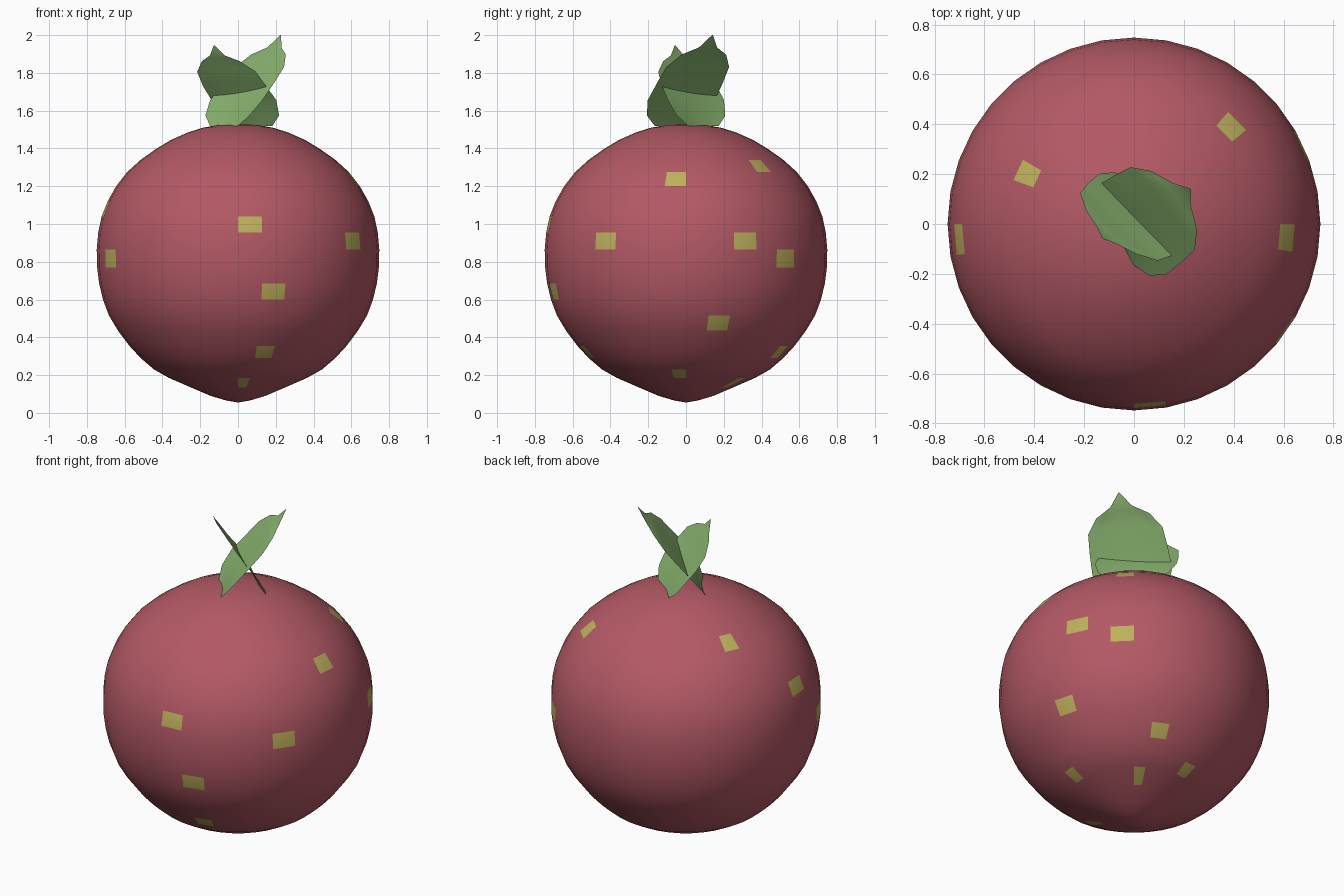
import bpy, bmesh
from math import sin, cos, radians

if "Cube" in bpy.data.objects:
    bpy.data.objects.remove(bpy.data.objects["Cube"])


def material(name, rgb):
    m = bpy.data.materials.new(name)
    m.diffuse_color = (*rgb, 1)
    m.use_nodes = True
    m.node_tree.nodes["Principled BSDF"].inputs["Base Color"].default_value = m.diffuse_color
    return m


def make_object(name, bm, mats):
    me = bpy.data.meshes.new(name)
    bm.to_mesh(me)
    bm.free()
    ob = bpy.data.objects.new(name, me)
    bpy.context.collection.objects.link(ob)
    for m in mats:
        me.materials.append(m)
    for p in me.polygons:
        p.use_smooth = True
    return ob


skin = material("skin", (0.45, 0.10, 0.13))
spot = material("spot", (0.52, 0.44, 0.11))
green = material("leaf_green", (0.25, 0.45, 0.16))

# Fruit body: lathed profile (radius, height)
profile = [(.06, .065), (.145, .09), (.25, .135), (.365, .185), (.445, .23),
           (.515, .29), (.575, .355), (.635, .435), (.683, .515), (.715, .6),
           (.735, .685), (.746, .77), (.748, .865), (.74, .955), (.722, 1.04),
           (.69, 1.12), (.645, 1.2), (.587, 1.275), (.515, 1.34), (.43, 1.4),
           (.355, 1.445), (.265, 1.485), (.185, 1.51), (.1, 1.525)]
N = 36

# Seed spots: (profile row, 10 degree column counted from the front)
spots = {(13, 0), (9, 1), (5, 1), (2, 0), (11, -7 % N), (12, 5), (16, 8),
         (12, 11), (11, 13), (7, 10), (3, 8), (17, 13), (5, 15), (2, 14),
         (18, -12 % N), (14, -9 % N), (3, 18)}

bm = bmesh.new()
rings = [[bm.verts.new((r * sin(radians(10 * k)), -r * cos(radians(10 * k)), z))
          for k in range(N)] for r, z in profile]
bottom = bm.verts.new((0, 0, .055))
top = bm.verts.new((0, 0, 1.528))
for k in range(N):
    n = (k + 1) % N
    for i in range(len(rings) - 1):
        f = bm.faces.new((rings[i][k], rings[i][n], rings[i + 1][n], rings[i + 1][k]))
        f.material_index = int((i, k) in spots)
    bm.faces.new((bottom, rings[0][n], rings[0][k]))
    bm.faces.new((top, rings[-1][k], rings[-1][n]))
make_object("fruit_body", bm, [skin, spot])


# Leaves: rows of (lean, height, half width), swept across and slightly cupped
def leaf(name, rows, shift, twist, cup):
    a = radians(35)
    cols = [-1, -.75, -.4, 0, .4, .75, 1]
    bm = bmesh.new()
    grid = []
    for lean, z, hw in rows:
        line = []
        for s in cols:
            v = shift + s * hw
            u = lean + twist * v + cup * s * s * hw / .2
            line.append(bm.verts.new((u * cos(a) + v * sin(a),
                                      u * sin(a) - v * cos(a),
                                      z - .03 * s * s * hw / .2 * (z - 1.5) / .4)))
        grid.append(line)
    for p, q in zip(grid, grid[1:]):
        for j in range(len(cols) - 1):
            bm.faces.new((p[j], p[j + 1], q[j + 1], q[j]))
    make_object(name, bm, [green])


leaf("leaf_right", [(-.09, 1.52, .12), (-.06, 1.58, .19), (0, 1.67, .225),
                    (.08, 1.77, .22), (.15, 1.86, .21), (.2, 1.92, .15),
                    (.23, 1.945, .06), (.265, 2.0, .004)], .015, .05, -.02)
leaf("leaf_left", [(.12, 1.52, .12), (.09, 1.58, .19), (.04, 1.67, .22),
                   (-.02, 1.75, .215), (-.07, 1.83, .2), (-.1, 1.88, .13),
                   (-.115, 1.9, .05), (-.13, 1.945, .004)], -.025, .25, .02)
